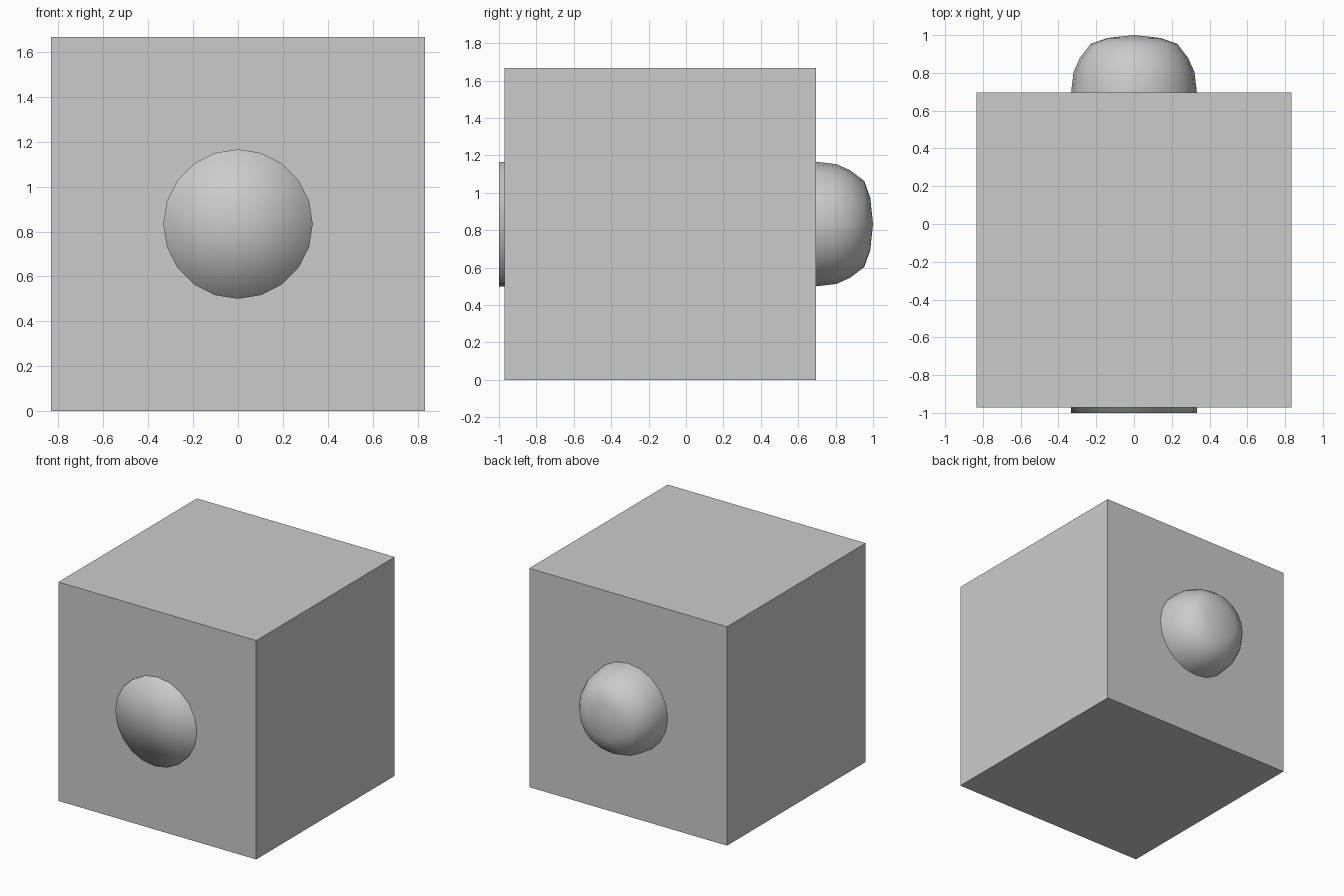
import bpy, bmesh, math
from mathutils import Matrix

if "Cube" in bpy.data.objects:
    bpy.data.objects.remove(bpy.data.objects["Cube"])

# Main cube body
bpy.ops.mesh.primitive_cube_add(size=1, location=(0, -0.1375, 0.8333))
body = bpy.context.object
body.name = "cube_body"
body.scale = (1.6667, 1.6667, 1.6667)
bpy.ops.object.transform_apply(location=True, scale=True)

# Round plug through the cube: flat front end, domed back end
SIDES = 20
profile = [(0, -1.0), (0.333, -1.0), (0.333, 0.695), (0.32, 0.805),
           (0.287, 0.878), (0.23, 0.953), (0.14, 0.985), (0, 1.0)]  # radius, y
bm = bmesh.new()
verts = [bm.verts.new((0, y, r)) for r, y in profile]
edges = [bm.edges.new(pair) for pair in zip(verts, verts[1:])]
bmesh.ops.spin(bm, geom=verts + edges, cent=(0, 0, 0), axis=(0, 1, 0),
               angle=math.tau, steps=SIDES)
bmesh.ops.remove_doubles(bm, verts=bm.verts, dist=1e-4)
bmesh.ops.recalc_face_normals(bm, faces=bm.faces)
bmesh.ops.transform(bm, matrix=Matrix.Translation((0, 0, 0.8333)), verts=bm.verts)
for f in bm.faces:
    f.smooth = True
mesh = bpy.data.meshes.new("round_plug")
bm.to_mesh(mesh)
bm.free()
plug = bpy.data.objects.new("round_plug", mesh)
bpy.context.collection.objects.link(plug)
